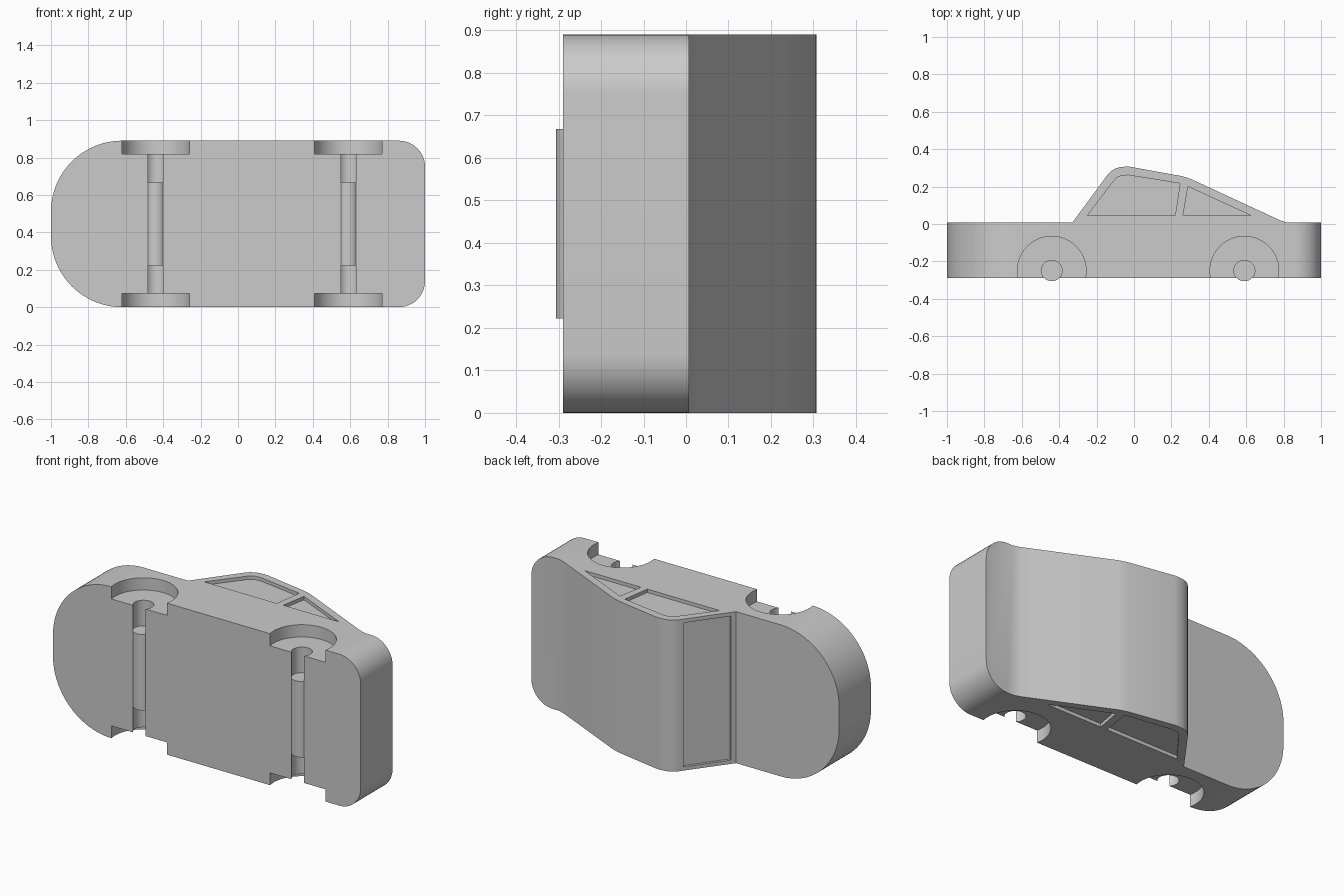
import bpy, bmesh
from math import cos, sin, pi, radians
from mathutils import Vector

cube = bpy.data.objects.get("Cube")
if cube:
    bpy.data.objects.remove(cube, do_unlink=True)

WIDTH = 0.89       # car width, along z
FLOOR = -0.289     # underside, in y
DECK = 0.007       # bonnet and boot height, in y
AXLE_Y, AXLE_R = -0.25, 0.056
ARCH_R, ARCH_DEPTH = 0.184, 0.072
RECESS = 0.02
WHEEL_X = (-0.44, 0.59)

grey = bpy.data.materials.new("plain grey")
grey.use_nodes = True
grey.diffuse_color = (0.6, 0.6, 0.6, 1)
grey.node_tree.nodes["Principled BSDF"].inputs["Base Color"].default_value = (0.6, 0.6, 0.6, 1)


def prism(name, points, lo, hi, axis="z"):
    """Extrude an outline along z (xy points) or along y (xz points)."""
    place = (lambda u, v, t: (u, v, t)) if axis == "z" else (lambda u, v, t: (u, t, v))
    bm = bmesh.new()
    rings = [[bm.verts.new(place(u, v, t)) for u, v in points] for t in (lo, hi)]
    n = len(points)
    for ring in rings:
        bm.faces.new(ring)
    for i in range(n):
        j = (i + 1) % n
        bm.faces.new((rings[0][i], rings[0][j], rings[1][j], rings[1][i]))
    bmesh.ops.recalc_face_normals(bm, faces=bm.faces)
    mesh = bpy.data.meshes.new(name)
    bm.to_mesh(mesh)
    bm.free()
    mesh.materials.append(grey)
    obj = bpy.data.objects.new(name, mesh)
    bpy.context.collection.objects.link(obj)
    return obj


def arc(cx, cy, r, start, end, steps):
    angles = [radians(start + (end - start) * i / steps) for i in range(steps + 1)]
    return [(cx + r * cos(a), cy + r * sin(a)) for a in angles]


def disc(name, x, r, lo, hi, steps=64):
    return prism(name, arc(x, AXLE_Y, r, 0, 360, steps)[:-1], lo, hi)


def combine(target, tool, operation):
    mod = target.modifiers.new(tool.name, "BOOLEAN")
    mod.operation, mod.object, mod.solver = operation, tool, "EXACT"
    bpy.context.view_layer.objects.active = target
    bpy.ops.object.modifier_apply(modifier=mod.name)
    bpy.data.objects.remove(tool, do_unlink=True)


def finish(obj):
    bpy.ops.object.select_all(action="DESELECT")
    obj.select_set(True)
    bpy.context.view_layer.objects.active = obj
    bpy.ops.object.shade_smooth_by_angle(angle=radians(30))


# Body: side silhouette trimmed by the rounded plan outline
silhouette = [(-1.2, FLOOR), (1.2, FLOOR), (1.2, DECK), (0.82, DECK), (0.78, 0.02),
              (0.72, 0.048), (0.31, 0.238), (0.283, 0.248), (0.25, 0.257),
              (-0.02, 0.306), (-0.045, 0.307), (-0.075, 0.304), (-0.1, 0.297),
              (-0.122, 0.283), (-0.14, 0.265), (-0.33, DECK), (-1.2, DECK)]
body = prism("car_body", silhouette, -0.2, WIDTH + 0.2)

NOSE, TAIL = 0.38, 0.14
plan = (arc(1 - TAIL, TAIL, TAIL, -90, 0, 12)
        + arc(1 - TAIL, WIDTH - TAIL, TAIL, 0, 90, 12)
        + arc(-1 + NOSE, WIDTH - NOSE, NOSE, 90, 180, 24)
        + arc(-1 + NOSE, NOSE, NOSE, 180, 270, 24))
combine(body, prism("plan_trim", plan, -0.6, 0.6, "y"), "INTERSECT")

# Wheel arches and axle channels
for x in WHEEL_X:
    combine(body, disc("axle_channel", x, AXLE_R, 0.04, WIDTH - 0.04), "DIFFERENCE")
    for lo, hi in ((-0.1, ARCH_DEPTH), (WIDTH - ARCH_DEPTH, WIDTH + 0.1)):
        combine(body, disc("wheel_arch", x, ARCH_R, lo, hi), "DIFFERENCE")

# Recessed side windows on both sides
front_window = [(-0.25, 0.045), (-0.107, 0.232), (-0.092, 0.248), (-0.068, 0.259),
                (-0.03, 0.261), (0.246, 0.217), (0.22, 0.045)]
rear_window = [(0.262, 0.045), (0.289, 0.2), (0.626, 0.045)]
for outline in (front_window, rear_window):
    for lo, hi in ((-0.1, RECESS), (WIDTH - RECESS, WIDTH + 0.1)):
        combine(body, prism("window", outline, lo, hi), "DIFFERENCE")

# Recessed windscreen
base, top = Vector((-0.33, DECK)), Vector((-0.14, 0.265))
low, high = base.lerp(top, 0.09), base.lerp(top, 0.92)
slope = (top - base).normalized()
inward = Vector((slope.y, -slope.x))
screen = [low - inward * 0.05, high - inward * 0.05,
          high + inward * 0.015, low + inward * 0.015]
combine(body, prism("windscreen", [tuple(p) for p in screen], 0.022, WIDTH - 0.022), "DIFFERENCE")
finish(body)

# Axle bars filling the middle of each channel
for name, x in zip(("front_axle", "rear_axle"), WHEEL_X):
    finish(disc(name, x, AXLE_R, WIDTH / 4, WIDTH * 3 / 4))
